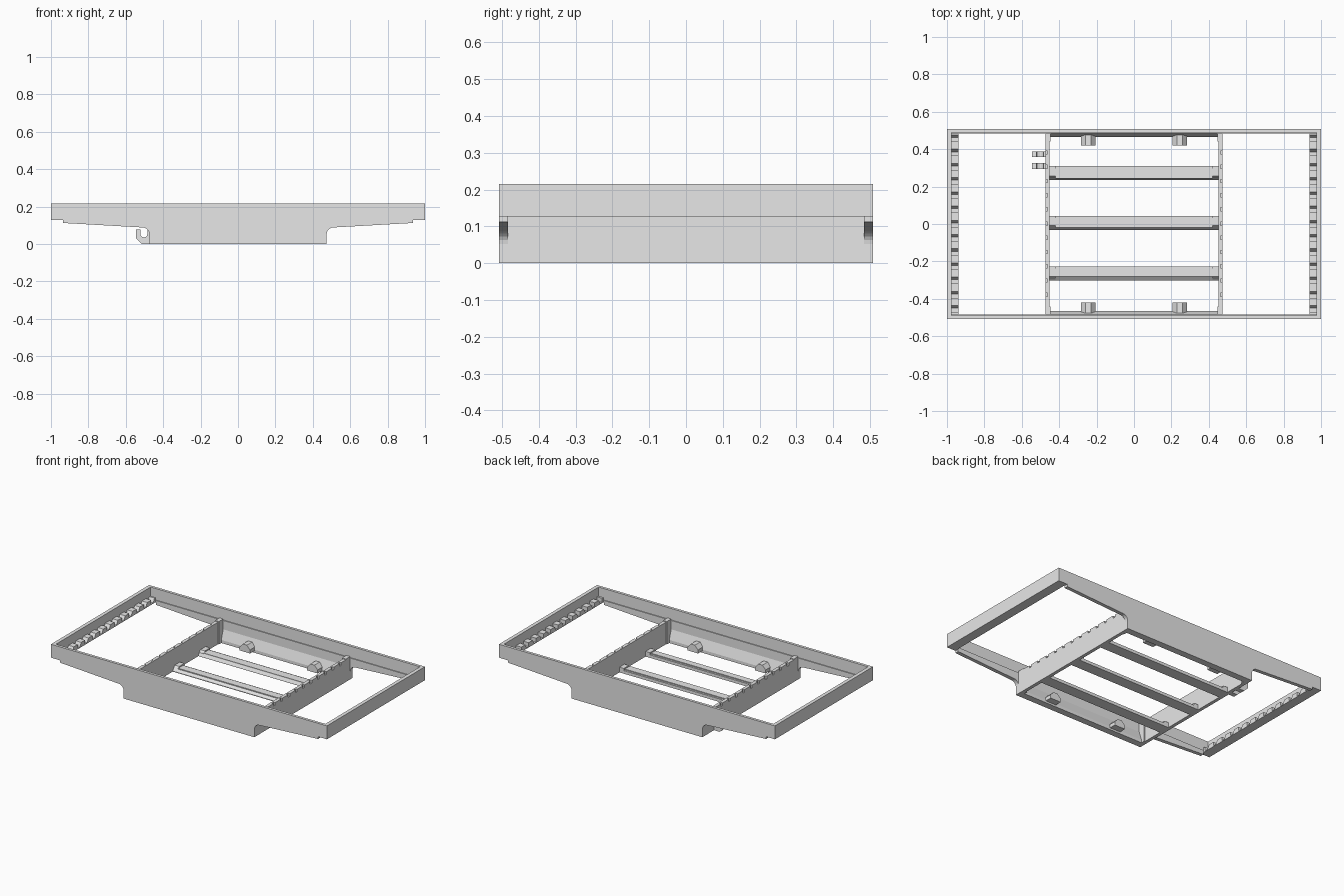
import bpy, bmesh, math

if "Cube" in bpy.data.objects:
    bpy.data.objects.remove(bpy.data.objects["Cube"])

grey = bpy.data.materials.new("plain grey")
grey.diffuse_color = (0.8, 0.8, 0.8, 1)
grey.use_nodes = True
grey.node_tree.nodes["Principled BSDF"].inputs["Base Color"].default_value = grey.diffuse_color


def prism(name, pts, axis, lo, hi):
    """Extrude a closed profile along x (profile in y,z) or y (profile in x,z)."""
    bm = bmesh.new()

    def ring(t):
        return [bm.verts.new((t, a, b) if axis == 'x' else (a, t, b)) for a, b in pts]
    r0, r1 = ring(lo), ring(hi)
    bm.faces.new(r0)
    bm.faces.new(list(reversed(r1)))
    n = len(pts)
    for i in range(n):
        bm.faces.new((r0[i], r1[i], r1[(i + 1) % n], r0[(i + 1) % n]))
    bmesh.ops.recalc_face_normals(bm, faces=bm.faces)
    me = bpy.data.meshes.new(name)
    bm.to_mesh(me)
    bm.free()
    me.materials.append(grey)
    ob = bpy.data.objects.new(name, me)
    bpy.context.collection.objects.link(ob)
    return ob


def box(name, x0, x1, y0, y1, z0, z1):
    return prism(name, [(x0, z0), (x1, z0), (x1, z1), (x0, z1)], 'y', y0, y1)


def span(s, a, b):
    """Range a..b mirrored to the side given by s."""
    return sorted((s * a, s * b))


def side_profile(half, top):
    edge = [(half, top), (half, 0.127), (0.935, 0.127), (0.935, 0.112), (0.51, 0.088)]
    # rounded inner corner down to the deep middle section
    for k in range(1, 6):
        a = math.pi / 2 * k / 5
        edge.append((0.51 - 0.036 * math.sin(a), 0.052 + 0.036 * math.cos(a)))
    edge.append((0.474, 0))
    return edge + [(-x, z) for x, z in reversed(edge)]


def comb(half, base, valley, top, w0, w1, slope):
    """Strip with thirteen slots in its upper edge, one flank of each sloped."""
    pts = [(-half, base), (-half, top)]
    for i in range(13):
        y = 0.076 * (i - 6) + 0.002
        pts += [(y - w0, top), (y - w0, valley), (y + w1, valley), (y + w1 + slope, top)]
    return pts + [(half, top), (half, base)]


# Long side walls with a small inner step, and a sloped foot along the middle
for s, tag in ((-1, "front"), (1, "back")):
    prism(tag + "_wall", side_profile(1.0, 0.215), 'y', *span(s, 0.49, 0.508))
    prism(tag + "_wall_step", side_profile(0.98, 0.14), 'y', *span(s, 0.484, 0.49))
    prism(tag + "_sloped_foot",
          [(s * 0.485, 0.085), (s * 0.464, 0.02), (s * 0.464, 0), (s * 0.485, 0)],
          'x', -0.455, 0.455)
    # Faceted lugs inside the long walls
    for cx in (-0.245, 0.245):
        prism(tag + "_lug",
              [(cx - 0.038, 0.012), (cx + 0.038, 0.012), (cx + 0.038, 0.035),
               (cx + 0.015, 0.06), (cx - 0.015, 0.06), (cx - 0.038, 0.035)],
              'y', *span(s, 0.42, 0.475))

# End walls with toothed ledges, and cross walls slotted on the outside
for s, tag in ((-1, "left"), (1, "right")):
    box(tag + "_end_wall", *span(s, 0.976, 1.0), -0.49, 0.49, 0.127, 0.215)
    prism(tag + "_toothed_ledge", comb(0.484, 0.127, 0.132, 0.158, 0.017, 0.004, 0.014),
          'x', *span(s, 0.938, 0.976))
    box(tag + "_cross_wall", *span(s, 0.452, 0.462), -0.484, 0.484, 0, 0.145)
    prism(tag + "_slotted_face", comb(0.484, 0, 0.128, 0.145, 0.009, 0.009, 0),
          'x', *span(s, 0.462, 0.474))
    # Corner posts where the cross walls meet the long walls
    for t in (-1, 1):
        box(tag + "_corner_post", *span(s, 0.446, 0.474), *span(t, 0.44, 0.484), 0, 0.15)

# Low crossbars with a raised centre strip and end blocks
for cy, lip in ((0.272, 0.008), (0.006, 0.012), (-0.265, 0.02)):
    lo, hi = cy - 0.037, cy + 0.038
    prism("crossbar", [(lo, 0), (hi, 0), (hi, 0.02), (lo + lip, 0.02), (lo, 0.004)],
          'x', -0.453, 0.453)
    box("crossbar_strip", -0.42, 0.42, lo + lip, hi - 0.012, 0.02, 0.026)
    for s in (-1, 1):
        prism("crossbar_end",
              [(lo + 0.004, 0.01), (hi, 0.01), (hi, 0.034), (lo + 0.022, 0.034)],
              'x', *span(s, 0.42, 0.453))

# Pair of open hooks outside the left cross wall
hook = [(-0.47, 0), (-0.515, 0), (-0.546, 0.03), (-0.546, 0.077), (-0.522, 0.077)]
for k in range(7):
    a = math.pi * k / 6
    hook.append((-0.503 - 0.019 * math.cos(a), 0.054 - 0.019 * math.sin(a)))
hook += [(-0.484, 0.08), (-0.47, 0.085)]
for cy in (0.372, 0.31):
    prism("hook", hook, 'y', cy - 0.015, cy + 0.015)
